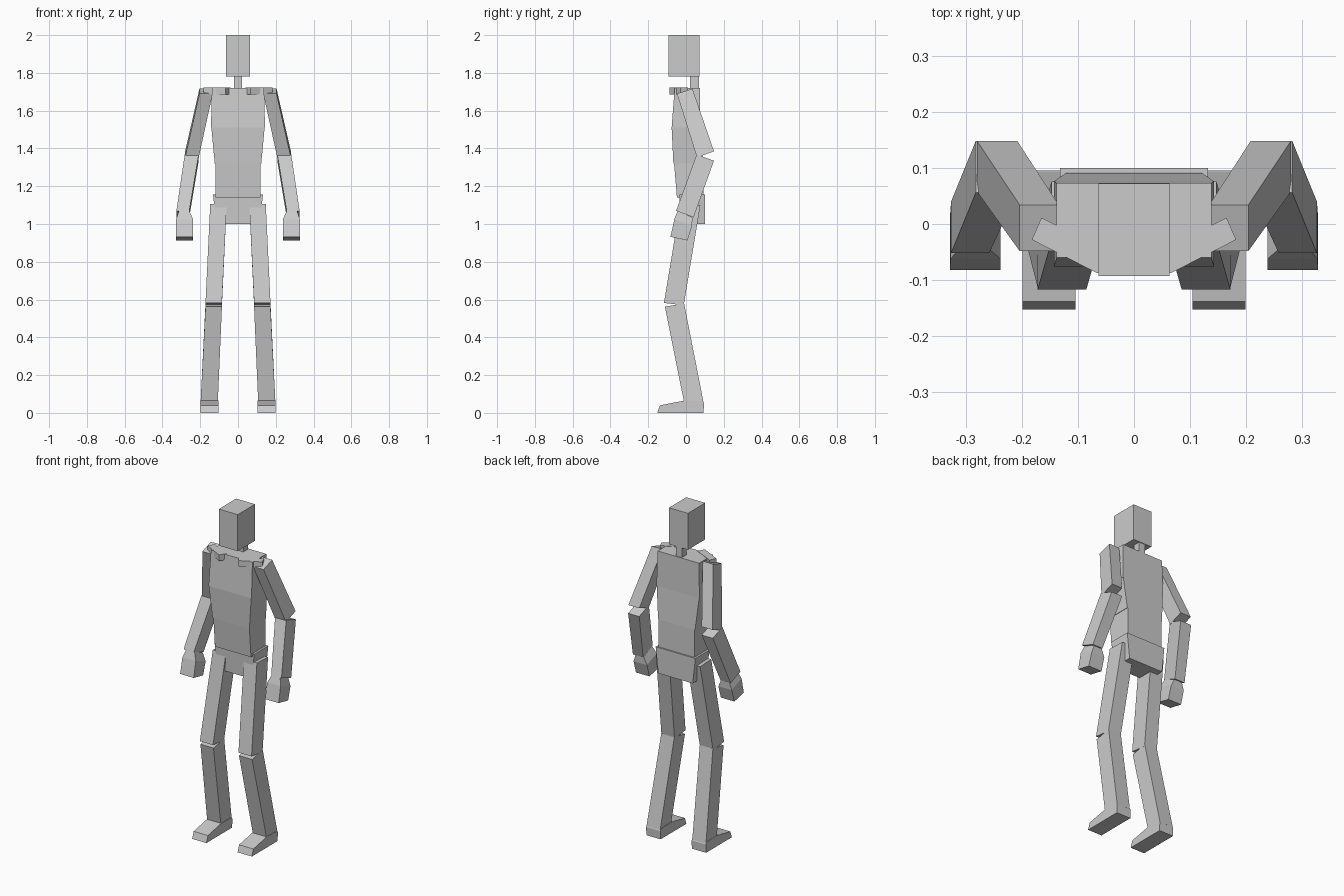
import bpy, bmesh

if "Cube" in bpy.data.objects:
    bpy.data.objects.remove(bpy.data.objects["Cube"])


def loft(name, sections, mirror=False):
    """Four-sided hull through rings (x0, x1, y0, y1, z_front, z_back)."""
    bm = bmesh.new()
    rings = []
    for x0, x1, y0, y1, zf, zb in sections:
        rings.append([bm.verts.new(p) for p in
                      ((x0, y0, zf), (x1, y0, zf), (x1, y1, zb), (x0, y1, zb))])
    for a, b in zip(rings, rings[1:]):
        for i in range(4):
            j = (i + 1) % 4
            bm.faces.new((a[i], a[j], b[j], b[i]))
    bm.faces.new(rings[0][::-1])
    bm.faces.new(rings[-1])
    return finish(name, bm, mirror)


def prism(name, outline, depth, axis, mirror=False):
    """Extrude a 2D outline: axis 'x' takes (y, z) points, axis 'z' takes (x, y)."""
    bm = bmesh.new()
    lo, hi = depth
    place = (lambda p, d: (d, *p)) if axis == 'x' else (lambda p, d: (*p, d))
    a = [bm.verts.new(place(p, lo)) for p in outline]
    b = [bm.verts.new(place(p, hi)) for p in outline]
    n = len(outline)
    for i in range(n):
        j = (i + 1) % n
        bm.faces.new((a[i], a[j], b[j], b[i]))
    bm.faces.new(a[::-1])
    bm.faces.new(b)
    return finish(name, bm, mirror)


def finish(name, bm, mirror):
    bmesh.ops.recalc_face_normals(bm, faces=bm.faces[:])
    mesh = bpy.data.meshes.new(name)
    bm.to_mesh(mesh)
    bm.free()
    ob = bpy.data.objects.new(name, mesh)
    bpy.context.collection.objects.link(ob)
    if mirror:
        mod = ob.modifiers.new("mirror", 'MIRROR')
        mod.use_mirror_merge = False
    return ob


def level(half, y0, y1, z):
    return (-half, half, y0, y1, z, z)


# Head and neck
loft("head", [level(.063, -.093, .072, 1.78), level(.063, -.093, .072, 2.0)])
loft("neck", [level(.02, .022, .068, 1.70), level(.02, .022, .068, 1.79)])

# Torso, bottom to top
loft("pelvis", [level(.115, -.03, .1, 1.0), level(.132, -.035, .1, 1.155)])
loft("waist", [level(.12, -.048, .092, 1.14), level(.12, -.063, .09, 1.32)])
loft("ribs", [level(.123, -.067, .09, 1.32), level(.141, -.076, .077, 1.51)])
loft("chest", [level(.143, -.076, .077, 1.51), level(.138, -.06, .073, 1.72)])

# Collar bones, angled back towards the shoulders
prism("collar_bone", [(-.065, -.088), (-.182, -.028), (-.165, .011), (-.04, -.05)],
      (1.685, 1.722), 'z', True)

# Arms
loft("upper_arm", [(-.28, -.208, .058, .148, 1.352, 1.385),
                   (-.204, -.134, -.048, .034, 1.69, 1.717)], True)
loft("forearm", [(-.326, -.258, -.052, .04, 1.07, 1.035),
                 (-.282, -.208, .056, .148, 1.368, 1.335)], True)
loft("hand", [(-.328, -.238, -.082, .008, .932, .913),
              (-.327, -.238, -.062, .032, 1.025, .99),
              (-.312, -.258, -.045, .034, 1.07, 1.035)], True)

# Legs
loft("thigh", [(-.172, -.085, -.117, -.012, .582, .57),
               (-.147, -.06, -.03, .076, 1.105, 1.1)], True)
loft("shin", [(-.198, -.107, -.01, .093, .055, .055),
              (-.172, -.085, -.112, -.01, .562, .58)], True)

# Wedge-shaped feet
prism("foot", [(.093, 0), (.095, .05), (.09, .062), (-.01, .065), (-.138, .04), (-.152, 0)],
      (-.199, -.104), 'x', True)
